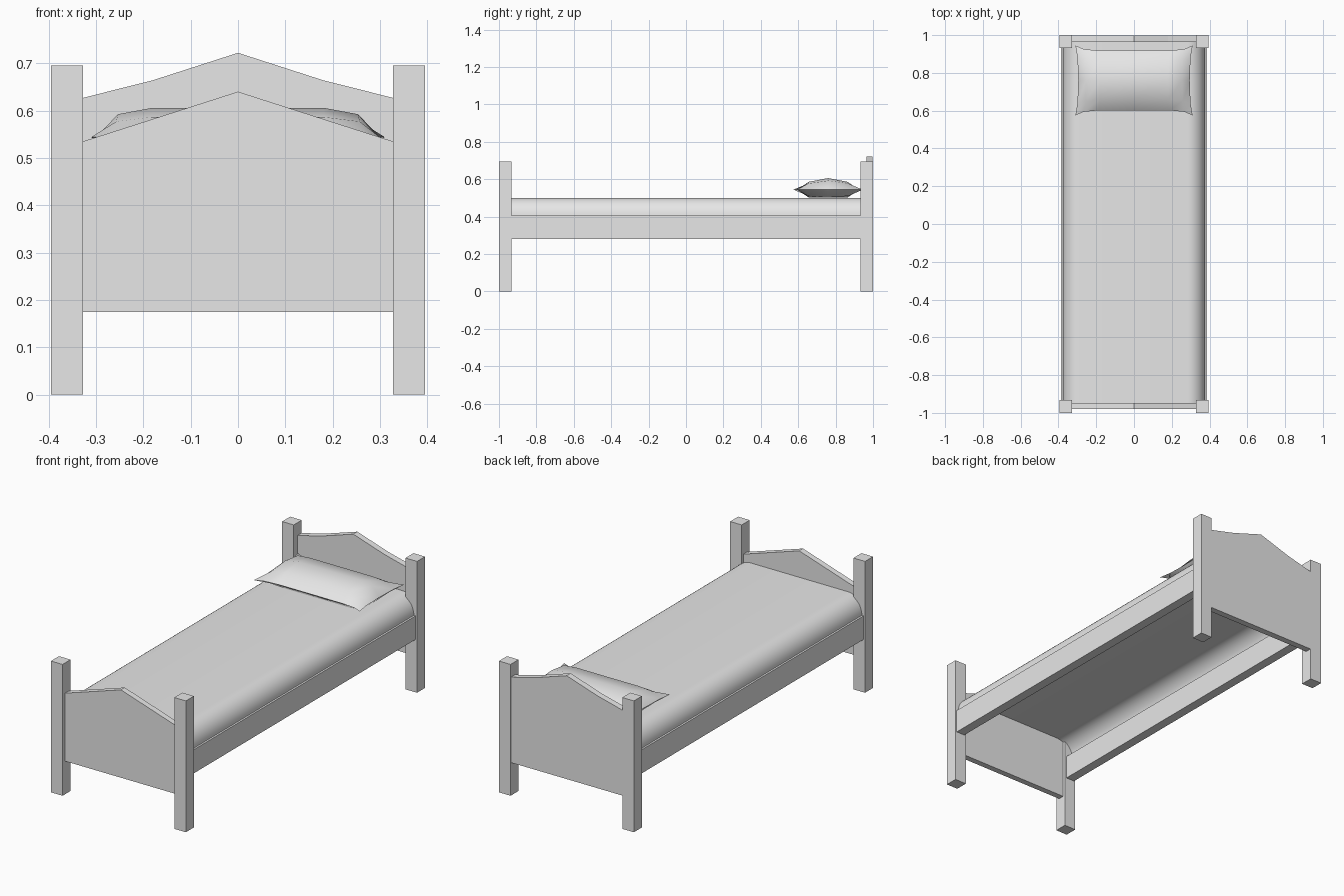
import bpy, bmesh, math

cube = bpy.data.objects.get("Cube")
if cube:
    bpy.data.objects.remove(cube, do_unlink=True)

grey = bpy.data.materials.new("light_grey")
grey.use_nodes = True
grey.diffuse_color = (0.8, 0.8, 0.8, 1)
grey.node_tree.nodes["Principled BSDF"].inputs["Base Color"].default_value = (0.8, 0.8, 0.8, 1)


def finish(name, bm, smooth_angle=None):
    bmesh.ops.recalc_face_normals(bm, faces=bm.faces)
    mesh = bpy.data.meshes.new(name)
    bm.to_mesh(mesh)
    bm.free()
    mesh.materials.append(grey)
    obj = bpy.data.objects.new(name, mesh)
    bpy.context.collection.objects.link(obj)
    if smooth_angle:
        bpy.ops.object.select_all(action='DESELECT')
        obj.select_set(True)
        bpy.context.view_layer.objects.active = obj
        bpy.ops.object.shade_smooth_by_angle(angle=math.radians(smooth_angle))
    return obj


def box(name, low, high):
    bm = bmesh.new()
    bmesh.ops.create_cube(bm, size=1)
    for v in bm.verts:
        v.co = [(a + b) / 2 + c * (b - a) for a, b, c in zip(low, high, v.co)]
    return finish(name, bm)


def board(name, half_top, bottom, y0, y1):
    """Gabled panel: half_top runs from the peak to the outer edge."""
    right = list(half_top) + [(half_top[-1][0], bottom)]
    outline = right + [(-x, z) for x, z in reversed(right) if x > 0]
    bm = bmesh.new()
    face = bm.faces.new([bm.verts.new((x, y0, z)) for x, z in outline])
    new = bmesh.ops.extrude_face_region(bm, geom=[face])["geom"]
    bmesh.ops.translate(bm, vec=(0, y1 - y0, 0),
                        verts=[v for v in new if isinstance(v, bmesh.types.BMVert)])
    return finish(name, bm)


# Corner posts and side rails
for side, s in (("left", 1), ("right", -1)):
    xs = sorted((s * 0.327, s * 0.395))
    for end, y in (("front", -1), ("back", 0.933)):
        box(f"{end}_{side}_post", (xs[0], y, 0), (xs[1], y + 0.067, 0.695))
    xs = sorted((s * 0.337, s * 0.387))
    box(f"{side}_side_rail", (xs[0], -0.933, 0.28), (xs[1], 0.933, 0.405))

# End boards
board("footboard", [(0, 0.64), (0.327, 0.535)], 0.175, -0.979, -0.947)
board("headboard", [(0, 0.722), (0.18, 0.664), (0.327, 0.627)], 0.175, 0.964, 0.998)

# Bedding: an open sheet with rounded long edges
arc = [math.radians(a) for a in range(0, 91, 10)]
half = [(0.285 + 0.092 * math.cos(a), 0.403 + 0.097 * math.sin(a)) for a in arc]
section = half + [(-x, z) for x, z in reversed(half)]
bm = bmesh.new()
rows = [[bm.verts.new((x, y, z)) for x, z in section] for y in (-0.947, 0.964)]
for i in range(len(section) - 1):
    bm.faces.new((rows[0][i], rows[0][i + 1], rows[1][i + 1], rows[1][i]))
sheet = finish("mattress_cover", bm, 40)
if max(sheet.data.polygons, key=lambda p: p.area).normal.z < 0:
    sheet.data.flip_normals()

# Pillow: two puffed grids joined along a pinched seam
across = [(-1, 0), (-0.86, 0.78), (-0.61, 1), (0, 1), (0.61, 1), (0.86, 0.78), (1, 0)]
along = [(-1, 0), (-0.65, 0.68), (0, 1), (0.65, 0.68), (1, 0)]
bm = bmesh.new()
for top in (True, False):
    grid = []
    for u, fu in across:
        row = []
        for v, fv in along:
            puff = fu * fv
            rise = 0.062 * puff if top else -0.042 * min(1, 1.5 * puff)
            x = u * (0.295 + 0.015 * abs(v) ** 3)
            y = 0.76 + v * (0.158 + 0.027 * abs(u) ** 8)
            row.append(bm.verts.new((x, y, 0.544 + rise)))
        grid.append(row)
    for a, b in zip(grid, grid[1:]):
        for j in range(len(along) - 1):
            bm.faces.new((a[j], b[j], b[j + 1], a[j + 1]))
bmesh.ops.remove_doubles(bm, verts=bm.verts, dist=0.0005)
finish("pillow", bm, 45)
